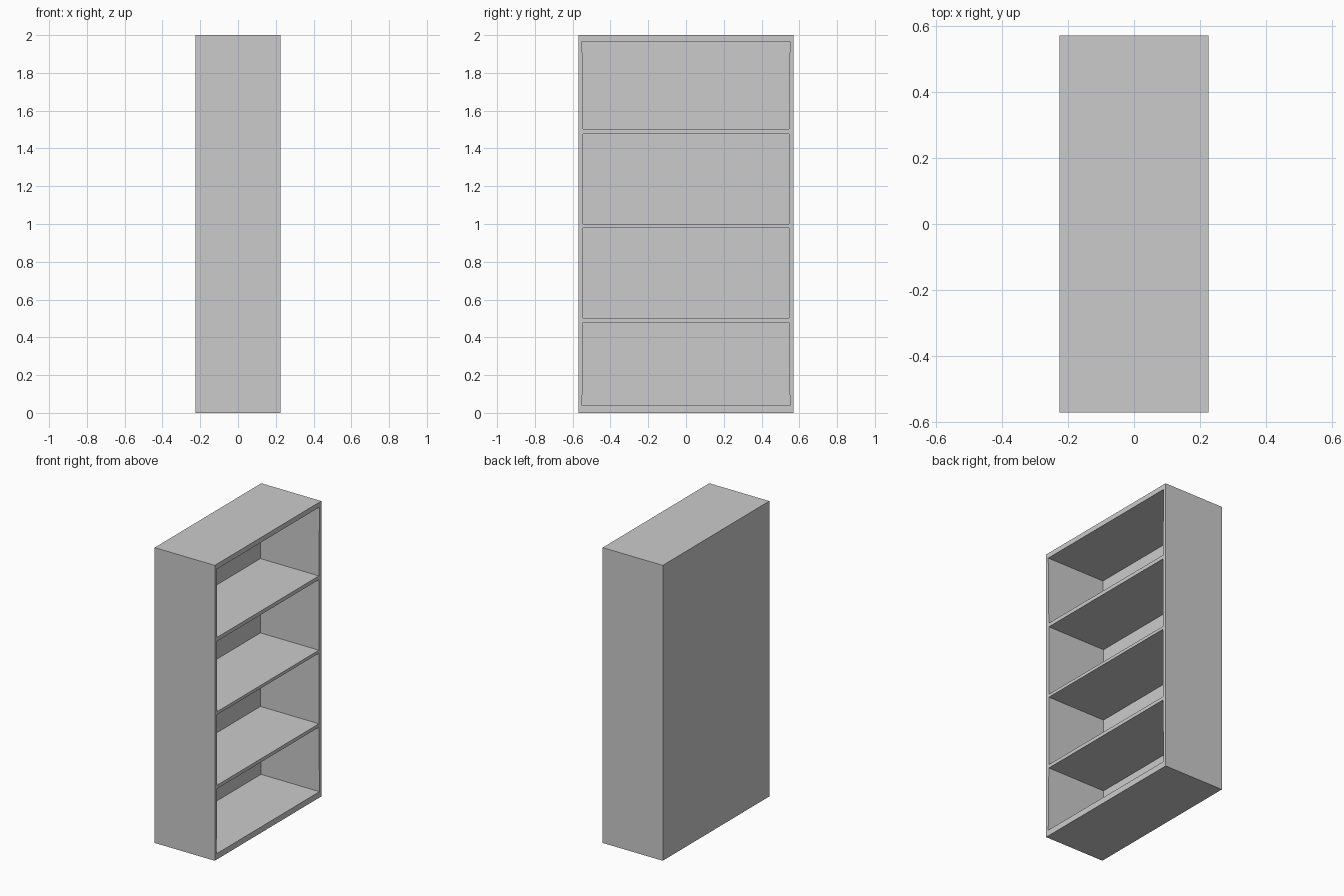
import bpy
import bmesh
from mathutils import Vector

cube = bpy.data.objects.get("Cube")
if cube:
    bpy.data.objects.remove(cube, do_unlink=True)

DEPTH, WIDTH, HEIGHT = 0.45, 1.14, 2.0
BACK = 0.012            # thickness of the back panel

grey = bpy.data.materials.new("light grey")
grey.use_nodes = True
grey.diffuse_color = (0.6, 0.6, 0.6, 1)
grey.node_tree.nodes["Principled BSDF"].inputs["Base Color"].default_value = (0.6, 0.6, 0.6, 1)


def add_block(bm, x0, x1, z0, z1, half_bottom, half_top):
    """Box from x0 to x1 and z0 to z1 whose half width may taper with height."""
    for v in bmesh.ops.create_cube(bm, size=2)["verts"]:
        half = half_top if v.co.z > 0 else half_bottom
        v.co = Vector((x1 if v.co.x > 0 else x0,
                       half * v.co.y,
                       z1 if v.co.z > 0 else z0))


def make_object(name, bm):
    mesh = bpy.data.meshes.new(name)
    bm.to_mesh(mesh)
    bm.free()
    mesh.materials.append(grey)
    obj = bpy.data.objects.new(name, mesh)
    bpy.context.collection.objects.link(obj)
    return obj


# Outer case: sides, top, base and back in one block
bm = bmesh.new()
add_block(bm, -DEPTH / 2, DEPTH / 2, 0, HEIGHT, WIDTH / 2, WIDTH / 2)
bookcase = make_object("bookcase", bm)

# Compartments, open towards +x: bottom, top, half width at bottom and at top
compartments = [
    (0.04, 0.478, 0.55, 0.544),
    (0.502, 0.979, 0.544, 0.544),
    (1.0, 1.477, 0.544, 0.544),
    (1.503, 1.966, 0.544, 0.55),
]
bm = bmesh.new()
for z0, z1, half_bottom, half_top in compartments:
    add_block(bm, -DEPTH / 2 + BACK, DEPTH / 2 + 0.1, z0, z1, half_bottom, half_top)
cutter = make_object("compartment_cutter", bm)
cutter.hide_render = True

# Carve the compartments, leaving the shelves between them
carve = bookcase.modifiers.new("compartments", "BOOLEAN")
carve.operation = "DIFFERENCE"
carve.solver = "EXACT"
carve.object = cutter

# Keep the carved mesh and drop the cutter
graph = bpy.context.evaluated_depsgraph_get()
carved = bpy.data.meshes.new_from_object(bookcase.evaluated_get(graph))
bookcase.modifiers.clear()
bookcase.data = carved
bpy.data.objects.remove(cutter, do_unlink=True)
